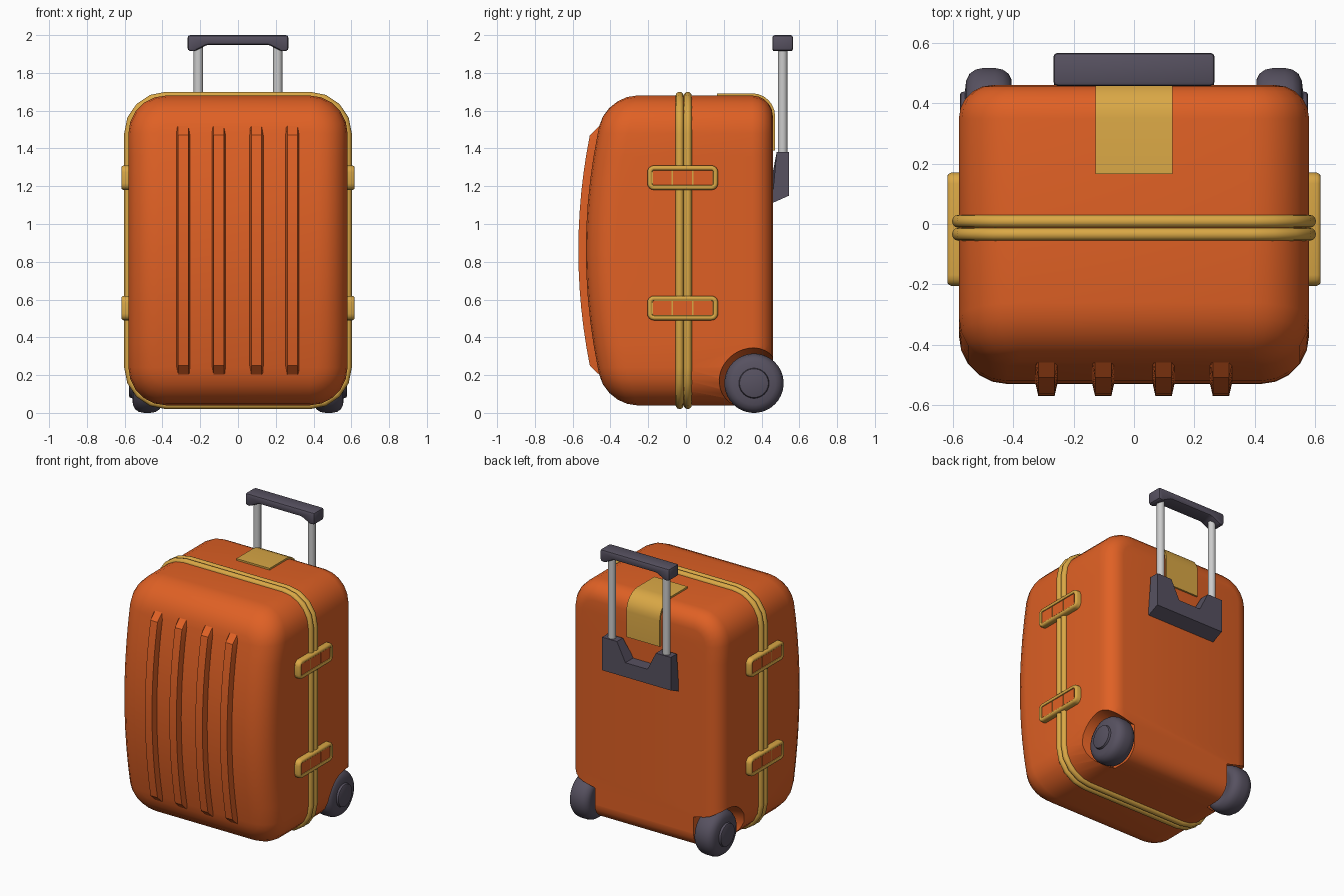
import bpy, bmesh, math
from math import sin, cos, pi, radians
from mathutils import Matrix

if "Cube" in bpy.data.objects:
    bpy.data.objects.remove(bpy.data.objects["Cube"])

def material(name, rgb):
    m = bpy.data.materials.new(name)
    m.diffuse_color = (*rgb, 1)
    m.use_nodes = True
    m.node_tree.nodes["Principled BSDF"].inputs["Base Color"].default_value = m.diffuse_color
    return m

ORANGE = material("orange shell", (0.74, 0.118, 0.018))
GOLD = material("gold trim", (0.70, 0.39, 0.06))
DARK = material("dark violet grey", (0.095, 0.083, 0.118))
SILVER = material("silver rod", (0.60, 0.60, 0.60))

def make(name, bm, mat, angle=35):
    bmesh.ops.recalc_face_normals(bm, faces=bm.faces)
    me = bpy.data.meshes.new(name)
    bm.to_mesh(me)
    bm.free()
    ob = bpy.data.objects.new(name, me)
    bpy.context.collection.objects.link(ob)
    me.materials.append(mat)
    smooth(ob, angle)
    return ob

def smooth(ob, angle=35):
    bpy.ops.object.select_all(action='DESELECT')
    ob.select_set(True)
    bpy.context.view_layer.objects.active = ob
    bpy.ops.object.shade_smooth_by_angle(angle=radians(angle))

def rrect(w, h, r, seg=4, side=1):
    """Rounded rectangle: right half upward, then its mirror downward."""
    half = [(w - r + r * cos(a), -h + r + r * sin(a))
            for a in (-pi / 2 + pi / 2 * i / seg for i in range(seg + 1))]
    half += [(w, (-h + r) + 2 * (h - r) * i / side) for i in range(1, side)]
    half += [(w - r + r * cos(a), h - r + r * sin(a))
             for a in (pi / 2 * i / seg for i in range(seg + 1))]
    return half + [(-x, y) for x, y in reversed(half)]

def loft(rings, closed=False):
    """Skin equal rings; open ends are capped in strips across the mirror line."""
    bm = bmesh.new()
    vs = [[bm.verts.new(p) for p in ring] for ring in rings]
    n = len(vs[0])
    for a, b in zip(vs, vs[1:] + (vs[:1] if closed else [])):
        for i in range(n):
            j = (i + 1) % n
            bm.faces.new((a[i], a[j], b[j], b[i]))
    if not closed:
        for ring in (vs[0], vs[-1]):
            for i in range(n // 2 - 1):
                bm.faces.new((ring[i], ring[i + 1], ring[n - 2 - i], ring[n - 1 - i]))
    return bm

def prism(pts, vec, to3d):
    """Extrude a flat outline along vec."""
    bm = bmesh.new()
    f = bm.faces.new([bm.verts.new(to3d(*p)) for p in pts])
    g = bmesh.ops.extrude_face_region(bm, geom=[f])
    bmesh.ops.translate(bm, vec=vec, verts=[e for e in g['geom'] if isinstance(e, bmesh.types.BMVert)])
    return bm

def box(x0, x1, y0, y1, z0, z1):
    return prism([(x0, y0), (x1, y0), (x1, y1), (x0, y1)], (0, 0, z1 - z0), lambda x, y: (x, y, z0))

# ---- shell: rounded box with bowed front
W, H, R, ZC = 0.58, 0.82, 0.20, 0.86

def bow(y, z):
    t = (z - ZC) / H
    return y - 0.11 * (1 - t * t) * max(0, min(1, -y / 0.26))

prof = []
for i in range(6):
    a = pi / 2 * i / 5
    prof.append((0.16 * (1 - sin(a)), -0.26 - 0.16 * cos(a)))
prof.append((0, -0.013))
for i in range(6):
    a = pi / 2 * i / 5
    prof.append((0.11 * (1 - cos(a)), 0.35 + 0.11 * sin(a)))
rings = [[(u, bow(y, ZC + v), ZC + v) for u, v in rrect(W - d, H - d, R - d, 5, 10)] for d, y in prof]
shell = make("shell", loft(rings), ORANGE)

# ---- wheel wells cut from the lower back corners
WY, WZ = 0.36, 0.157
for s in (1, -1):
    bm = bmesh.new()
    bmesh.ops.create_cone(bm, cap_ends=True, segments=40, radius1=0.15, radius2=0.195, depth=0.24,
                          matrix=Matrix.Translation((s * 0.50, WY, WZ)) @ Matrix.Rotation(s * pi / 2, 4, 'Y'))
    cutter = make("well_cutter", bm, ORANGE)
    cutter.hide_render = True
    mod = shell.modifiers.new("well", 'BOOLEAN')
    mod.operation, mod.solver, mod.object = 'DIFFERENCE', 'EXACT', cutter
    bpy.context.view_layer.objects.active = shell
    bpy.ops.object.modifier_apply(modifier=mod.name)
    bpy.data.objects.remove(cutter)
smooth(shell)

# ---- wheels: turned tyre, hub and axle
tyre = [(0.36, 0.03), (0.415, 0.03), (0.412, 0.08), (0.405, 0.10), (0.405, 0.118), (0.415, 0.138),
        (0.435, 0.152), (0.46, 0.157), (0.50, 0.157), (0.525, 0.152), (0.545, 0.138), (0.556, 0.115),
        (0.56, 0.08), (0.573, 0.076), (0.576, 0.07)]
for s, side in ((1, "right"), (-1, "left")):
    rings = [[(s * x, WY + r * cos(2 * pi * (k + .5) / 36), WZ + r * sin(2 * pi * (k + .5) / 36))
              for k in range(36)] for x, r in tyre]
    make("wheel_" + side, loft(rings), DARK, 40)

# ---- front ribs following the bow
def front(z):
    return bow(-0.42, z)

for k, x in enumerate((-0.29, -0.102, 0.098, 0.288)):
    rings = []
    zs = [0.19, 0.25] + [0.25 + 1.22 * i / 12 for i in range(1, 12)] + [1.47, 1.53]
    for z in zs:
        out = -0.01 if z in (0.19, 1.53) else 0.04
        f = front(z)
        rings.append([(x + u, f - o, z) for u, o in
                      ((0.036, -0.03), (0.036, 0.0 if out > 0 else -0.02), (0.027, out),
                       (-0.027, out), (-0.036, 0.0 if out > 0 else -0.02), (-0.036, -0.03))])
    make("rib_%d" % (k + 1), loft(rings), ORANGE, 25)

# ---- twin gold bands round the seam
for k, y in enumerate((-0.034, 0.009)):
    rings = []
    for i in range(12):
        a = 2 * pi * i / 12
        d = 0.022 * cos(a)
        rings.append([(u, y + 0.0215 * sin(a), ZC + v)
                      for u, v in rrect(W + 0.001 + d, H - 0.002 + d, R + d, 4)])
    make("seam_band_%d" % (k + 1), loft(rings, True), GOLD, 50)

# ---- side latches: gold frame with three orange cells
for s, side in ((1, "right"), (-1, "left")):
    for zc, lvl in ((1.245, "upper"), (0.555, "lower")):
        prof = [(0, 0.57), (0, 0.606), (0.004, 0.614), (0.010, 0.618),
                (0.018, 0.618), (0.024, 0.614), (0.026, 0.608)]
        rings = [[(s * x, u - 0.0175, zc + v) for u, v in rrect(0.1875 - d, 0.065 - d, 0.036 - d)]
                 for d, x in prof]
        make("latch_%s_%s" % (lvl, side), loft(rings), GOLD)
        for k in (-1, 0, 1):
            y = -0.0175 + k * 0.108
            make("latch_cell", box(s * 0.59, s * 0.611, y - 0.05, y + 0.05, zc - 0.038, zc + 0.038), ORANGE)

# ---- gold strap over the top back edge
def strap_line(o):
    arc = [(0.35 + (0.11 + o) * sin(a), 1.57 + (0.11 + o) * cos(a)) for a in (pi / 2 * i / 6 for i in range(7))]
    return [(0.165, 1.68 + o)] + arc + [(0.46 + o, 1.39)]

make("top_strap", prism(strap_line(0.012) + strap_line(-0.01)[::-1], (0.256, 0, 0),
                        lambda y, z: (-0.128, y, z)), GOLD)

# ---- handle bracket: U shape with sloped underside
half = [(0.265, 1.11), (0.265, 1.38), (0.15, 1.38), (0.085, 1.25)]
bm = prism(half + [(-x, z) for x, z in reversed(half)], (0, 0.09, 0), lambda x, z: (x, 0.455, z))
for v in bm.verts:
    if v.co.z < 1.12 and v.co.y > 0.5:
        v.co.z = 1.15
    if v.co.z > 1.37 and v.co.y < 0.5:
        v.co.y = 0.48
make("handle_bracket", bm, DARK)

# ---- telescopic rods
for s, side in ((1, "right"), (-1, "left")):
    bm = bmesh.new()
    bmesh.ops.create_cone(bm, cap_ends=True, segments=20, radius1=0.025, radius2=0.025, depth=0.65,
                          matrix=Matrix.Translation((s * 0.21, 0.512, 1.615)))
    make("handle_rod_" + side, bm, SILVER)

# ---- grip with bevelled edges
half = [(0.165, 1.948), (0.235, 1.912), (0.267, 1.918), (0.267, 2.0)]
bm = prism(half + [(-x, z) for x, z in reversed(half)], (0, 0.11, 0), lambda x, z: (x, 0.457, z))
bmesh.ops.bevel(bm, geom=list(bm.edges), offset=0.014, segments=2, profile=0.5, affect='EDGES')
make("handle_grip", bm, DARK)
